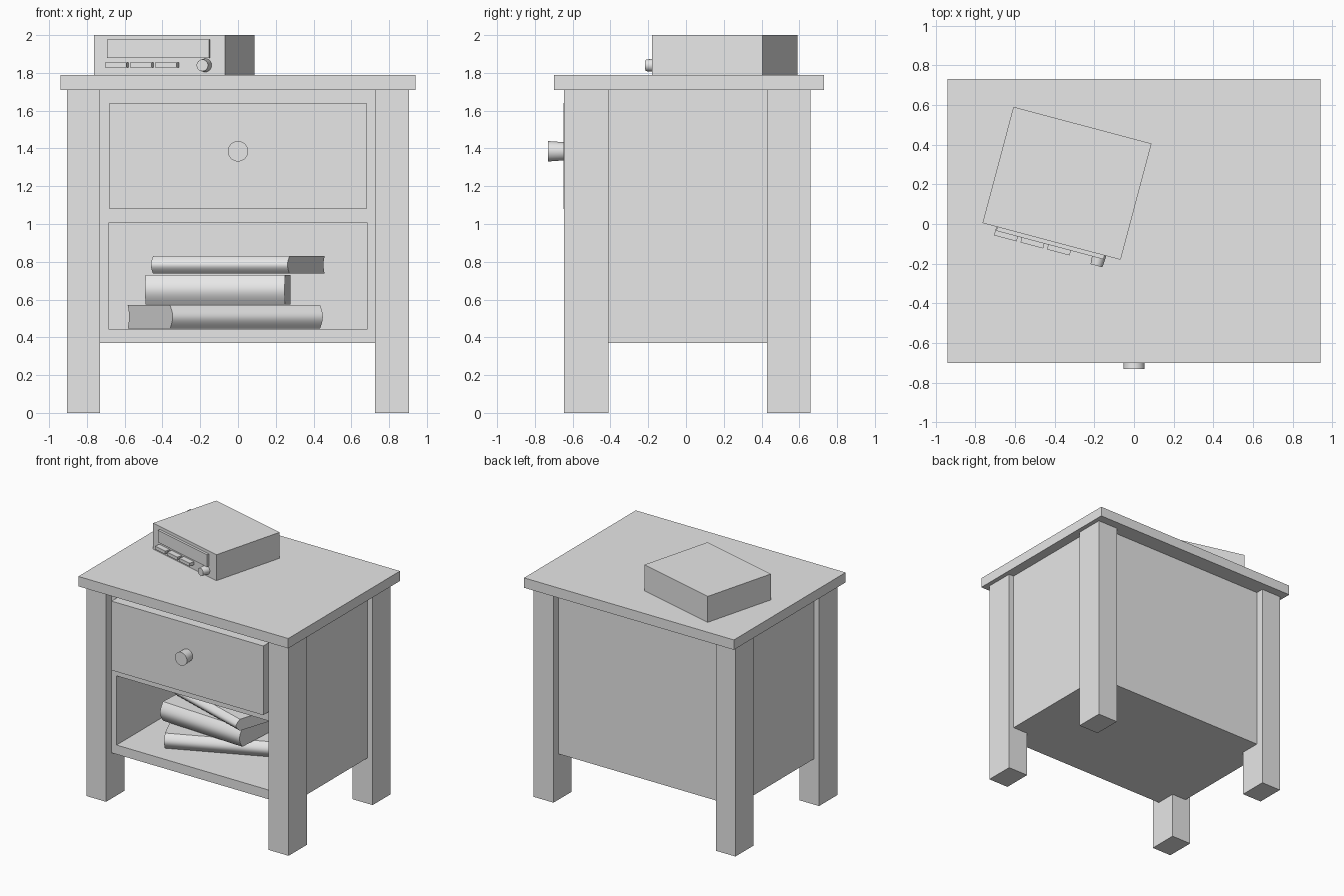
import bpy, bmesh
from math import sin, cos, pi, radians
from mathutils import Matrix, Vector

if "Cube" in bpy.data.objects:
    bpy.data.objects.remove(bpy.data.objects["Cube"])

grey = bpy.data.materials.new("plain_grey")
grey.use_nodes = True
grey.diffuse_color = (0.8, 0.8, 0.8, 1)
grey.node_tree.nodes["Principled BSDF"].inputs["Base Color"].default_value = (0.8, 0.8, 0.8, 1)


def finish(name, bm, matrix=None, smooth=False):
    """Turn a bmesh into a named, coloured object."""
    if matrix:
        bm.transform(matrix)
    bmesh.ops.recalc_face_normals(bm, faces=bm.faces)
    mesh = bpy.data.meshes.new(name)
    bm.to_mesh(mesh)
    bm.free()
    mesh.materials.append(grey)
    obj = bpy.data.objects.new(name, mesh)
    bpy.context.collection.objects.link(obj)
    if smooth:
        bpy.ops.object.select_all(action='DESELECT')
        obj.select_set(True)
        bpy.context.view_layer.objects.active = obj
        bpy.ops.object.shade_smooth_by_angle(angle=radians(35))
    return obj


def box_bmesh(low, high):
    low, high = Vector(low), Vector(high)
    bm = bmesh.new()
    bmesh.ops.create_cube(bm, size=1)
    for v in bm.verts:
        v.co = (low + high) / 2 + v.co * (high - low)
    return bm


def box(name, low, high, matrix=None):
    return finish(name, box_bmesh(low, high), matrix)


def knob(name, x, y, z, base, tip, length, matrix=None):
    """Round knob whose axis points to the front, starting at y."""
    bm = bmesh.new()
    bmesh.ops.create_cone(bm, cap_ends=True, segments=32, radius1=base,
                          radius2=tip, depth=length)
    bm.transform(Matrix.Translation((x, y - length / 2, z)) @ Matrix.Rotation(pi / 2, 4, 'X'))
    return finish(name, bm, matrix, smooth=True)


# Table top and four legs
box("table_top", (-0.94, -0.70, 1.71), (0.94, 0.73, 1.79))
for side, x0, x1 in (("right", -0.905, -0.73), ("left", 0.725, 0.905)):
    for end, y0, y1 in (("front", -0.645, -0.41), ("back", 0.43, 0.66)):
        box(f"{end}_{side}_leg", (x0, y0, 0), (x1, y1, 1.71))

# Cabinet: a box whose front face is inset and pushed in for the open shelf
bm = box_bmesh((-0.86, -0.575, 0.37), (0.86, 0.595, 1.71))
bm.faces.ensure_lookup_table()
front = min(bm.faces, key=lambda f: f.calc_center_median().y)
bmesh.ops.inset_region(bm, faces=[front], thickness=0.1)
for v in front.verts:
    v.co.x = 0.685 if v.co.x > 0 else -0.685
    v.co.z = 1.005 if v.co.z > 1 else 0.445
niche = bmesh.ops.extrude_face_region(bm, geom=[front])["geom"]
if front.is_valid:
    bmesh.ops.delete(bm, geom=[front], context='FACES_ONLY')
for v in niche:
    if isinstance(v, bmesh.types.BMVert):
        v.co.y = 0.55
finish("cabinet_body", bm)

# Drawer front with its knob
box("drawer_front", (-0.68, -0.648, 1.08), (0.68, -0.57, 1.64))
knob("drawer_knob", 0, -0.645, 1.385, 0.048, 0.054, 0.085)


def book(name, corner, z0, z1, length, width, degrees, bulge=0.035):
    """Book with a rounded spine at the front and a hollow fore edge at the back."""
    steps = 12
    half = [(sin(pi * i / steps), i / steps) for i in range(steps + 1)]
    spine = [(-bulge * s, z0 + (z1 - z0) * t) for s, t in half]
    fore = [(width - 0.5 * bulge * s, z1 - (z1 - z0) * t) for s, t in half]
    bm = bmesh.new()
    face = bm.faces.new([bm.verts.new((0, y, z)) for y, z in spine + fore])
    moved = bmesh.ops.extrude_face_region(bm, geom=[face])["geom"]
    bmesh.ops.translate(bm, vec=(length, 0, 0),
                        verts=[g for g in moved if isinstance(g, bmesh.types.BMVert)])
    if not any(abs(f.normal.x) > 0.9 and f.calc_center_median().x < 0.01 for f in bm.faces):
        bm.faces.new([v for v in bm.verts if v.co.x < 0.001])
    place = Matrix.Translation((*corner, 0)) @ Matrix.Rotation(radians(degrees), 4, 'Z')
    return finish(name, bm, place, smooth=True)


# Stack of books on the shelf
book("bottom_book", (-0.36, -0.42), 0.447, 0.57, 0.87, 0.55, 24)
book("middle_book", (-0.49, -0.26), 0.575, 0.73, 0.74, 0.55, -3)
book("top_book", (-0.45, -0.13), 0.737, 0.83, 0.76, 0.60, -18)

# Turned radio on the table top: case, display, buttons and dial
turn = Matrix.Translation((-0.3375, 0.205, 1.79)) @ Matrix.Rotation(radians(-14.9), 4, 'Z')
face_y = -0.303
box("radio_case", (-0.36, face_y, 0), (0.36, -face_y, 0.21), turn)
box("radio_display", (-0.283, face_y - 0.02, 0.088), (0.276, face_y + 0.01, 0.186), turn)
for i in range(3):
    x = -0.288 + i * 0.138
    box(f"radio_button_{i + 1}", (x, face_y - 0.045, 0.038),
        (x + 0.118, face_y + 0.01, 0.064), turn)
knob("radio_dial", 0.25, face_y + 0.005, 0.05, 0.036, 0.031, 0.065, turn)
